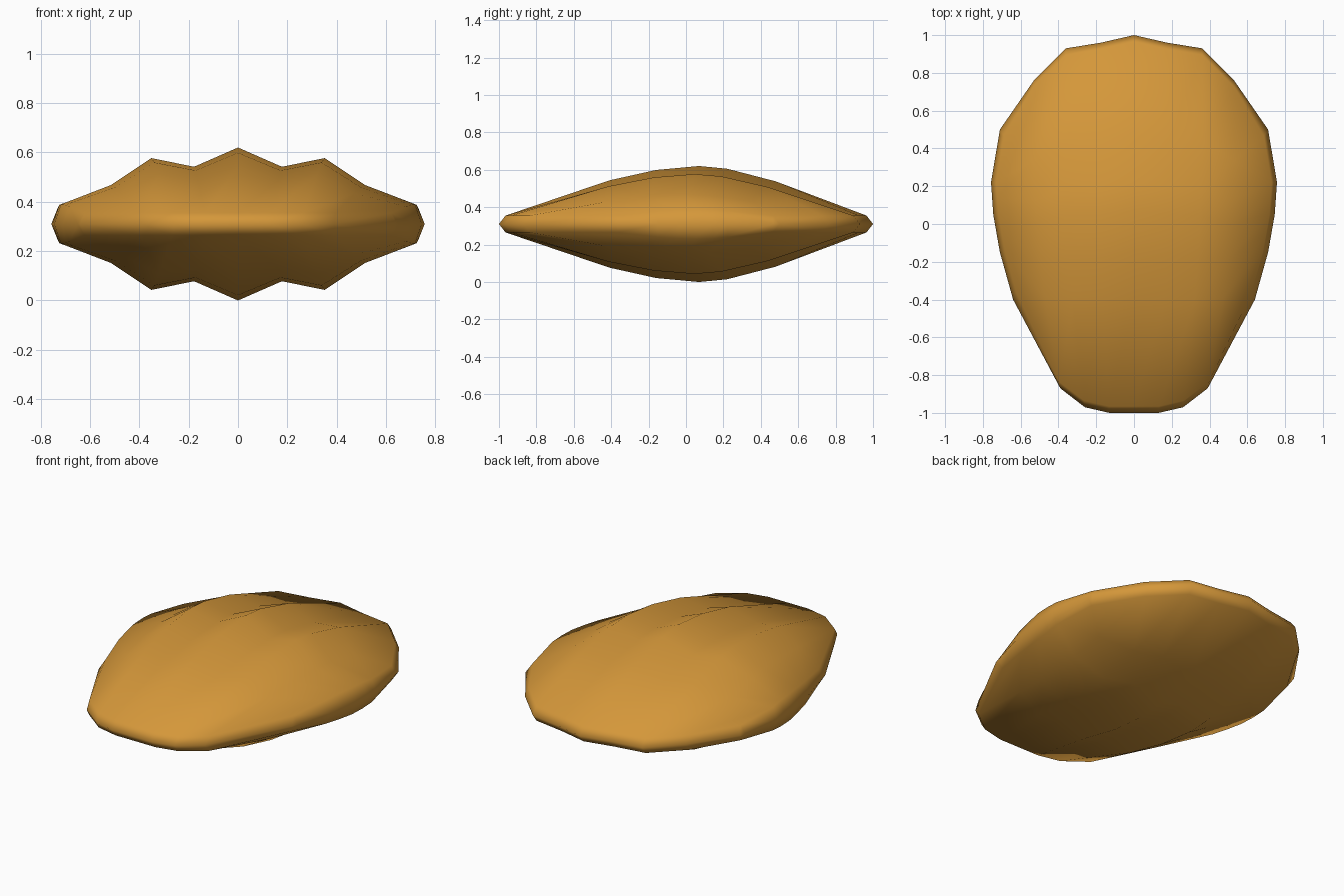
import bpy, bmesh

if "Cube" in bpy.data.objects:
    bpy.data.objects.remove(bpy.data.objects["Cube"])

MID = 0.31      # height of the rim plane
EDGE = 0.045    # half thickness just inside the rim

# per rib: (x back, y back, x front, y front, sideways bulge, half thickness)
RIBS = [(0, 1.0, 0, -1.0, 0, .31),
        (.175, .96, .13, -1.0, .024, .232),
        (.36, .93, .26, -.97, .038, .267),
        (.53, .76, .39, -.87, .05, .158),
        (.71, .50, .64, -.40, 0, .08)]
ROWS = [.295, .42, .535, .61, .74]        # stations along a rib
SIDE_ROWS = [.28, .40, .50, .60, .69]     # stations along the outermost rib
SWELL = [0, 0, .71, .92, 1, .945, .69, 0, 0]
SIDE = [(-.40, .64), (-.15, .71), (.05, .745), (.22, .757), (.50, .71)]


def side_x(y):
    for (y0, x0), (y1, x1) in zip(SIDE, SIDE[1:]):
        if y <= y1 + 1e-6:
            return x0 + (x1 - x0) * (y - y0) / (y1 - y0)
    return SIDE[-1][1]


def point(c, r):
    """Position (x, y) and half thickness at rib c (0..5), row r (0..8)."""
    xb, yb, xf, yf, bulge, thick = RIBS[min(c, 4)]
    inset = .035 / (yb - yf)
    inner = SIDE_ROWS if c >= 4 else ROWS
    s = ([0, inset] + inner + [1 - inset, 1])[r]
    y = yf + (yb - yf) * s
    if c >= 4:
        x = side_x(y) - (.028 if c == 4 and 0 < r < 8 else 0)
    else:
        x = xf + (xb - xf) * s + bulge * 4 * s * (1 - s)
    if c == 5 or r in (0, 8):
        return x, y, 0
    return x, y, EDGE + (thick - EDGE) * SWELL[r]


# ribbed shell: mirrored upper and lower skins sharing one rim
bm = bmesh.new()
for sz in (1, -1):
    grid = []
    for c in range(-5, 6):
        col = []
        for r in range(9):
            x, y, t = point(abs(c), r)
            col.append(bm.verts.new((x if c >= 0 else -x, y, MID + sz * t)))
        grid.append(col)
    for i in range(10):
        for r in range(8):
            bm.faces.new((grid[i][r], grid[i + 1][r],
                          grid[i + 1][r + 1], grid[i][r + 1]))
bmesh.ops.remove_doubles(bm, verts=bm.verts, dist=.0005)
bmesh.ops.recalc_face_normals(bm, faces=bm.faces)
for f in bm.faces:
    f.smooth = True

mesh = bpy.data.meshes.new("ribbed_shell")
bm.to_mesh(mesh)
bm.free()
shell = bpy.data.objects.new("ribbed_shell", mesh)
bpy.context.collection.objects.link(shell)

mat = bpy.data.materials.new("golden_orange")
mat.diffuse_color = (.66, .31, .042, 1)
mat.use_nodes = True
mat.node_tree.nodes["Principled BSDF"].inputs["Base Color"].default_value = mat.diffuse_color
mesh.materials.append(mat)
